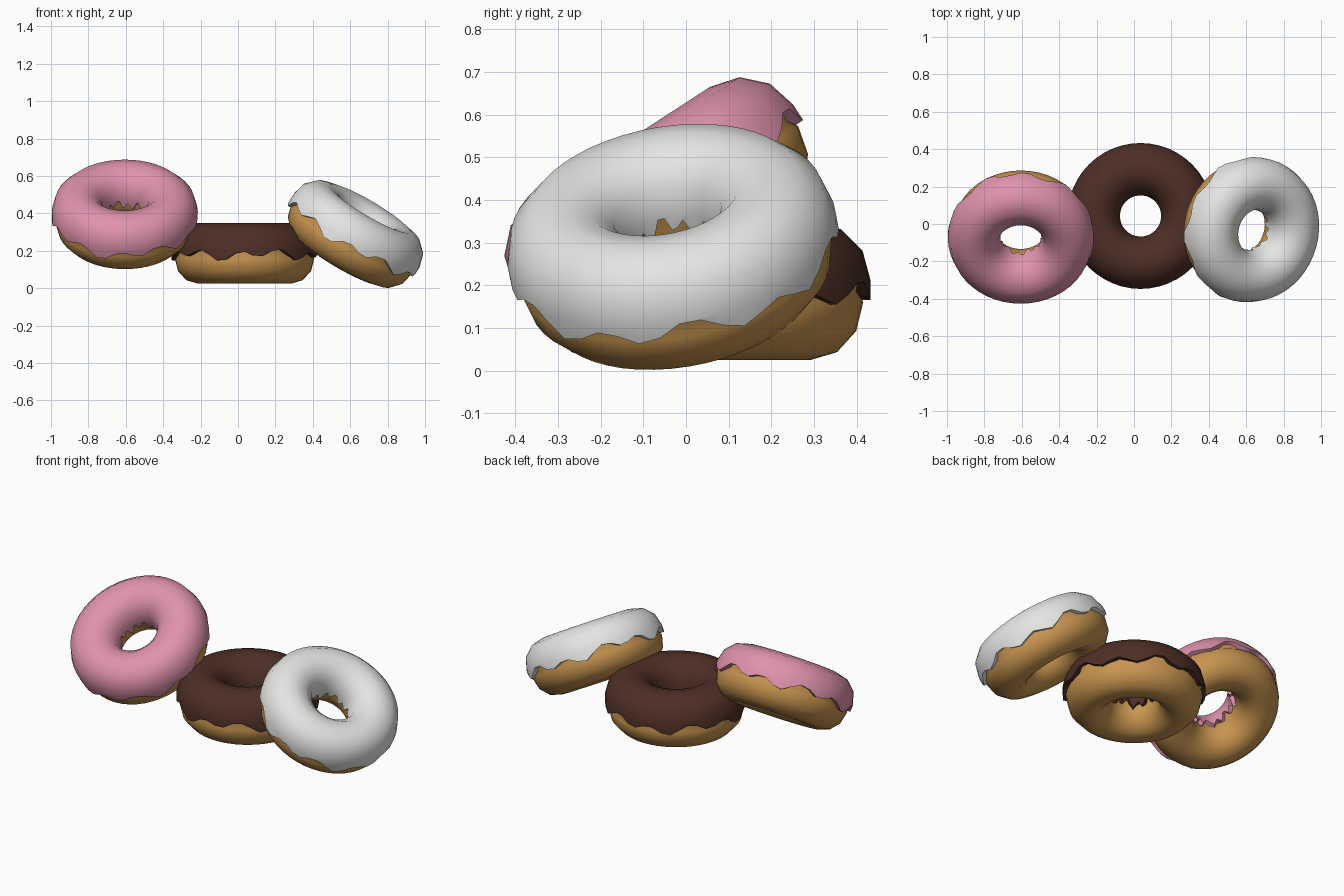
import bpy
import math
from mathutils import Vector

if "Cube" in bpy.data.objects:
    bpy.data.objects.remove(bpy.data.objects["Cube"])

SEGMENTS = 48
RING = 0.25          # radius of the ring's centre line


def material(name, rgb):
    mat = bpy.data.materials.new(name)
    mat.diffuse_color = (*rgb, 1)
    mat.use_nodes = True
    mat.node_tree.nodes["Principled BSDF"].inputs["Base Color"].default_value = mat.diffuse_color
    return mat


def revolve(profile_at, closed):
    """Sweep a (radius, z) profile around z; profile may vary with the angle."""
    verts, faces = [], []
    for i in range(SEGMENTS):
        t = math.tau * i / SEGMENTS
        profile = profile_at(t)
        n = len(profile)
        verts += [Vector((r * math.cos(t), r * math.sin(t), z)) for r, z in profile]
    for i in range(SEGMENTS):
        a, b = i * n, (i + 1) % SEGMENTS * n
        for j in range(n if closed else n - 1):
            k = (j + 1) % n
            faces.append((a + j, b + j, b + k, a + k))
    return verts, faces


def dough_profile(t):
    # Rounded lower half, shallow groove on both sides, raised upper half
    lower = [(RING + 0.1225 * math.cos(a), 0.135 * math.sin(a))
             for a in (math.radians(d) for d in range(180, 361, 30))]
    upper = [(RING + 0.1225 * math.cos(a), 0.05 + 0.125 * math.sin(a))
             for a in (math.radians(d) for d in range(0, 181, 30))]
    return lower + [(0.362, 0.025)] + upper + [(0.136, 0.025)]


def drip(t, waves, phase):
    z = 0.02 + 0.022 * math.sin(waves * t + phase) + 0.014 * math.sin(5 * t + 2 * phase)
    return min(z, 0.046)


def icing_profile(t):
    # Half-round cap with wavy dripping rims turned in to the dough
    outer, inner = drip(t, 11, 0.7), drip(t, 13, 2.0)
    cap = [(RING + 0.14 * math.cos(a), 0.05 + 0.14 * math.sin(a))
           for a in (math.radians(d) for d in range(0, 181, 30))]
    return [(0.355, outer), (0.39, outer)] + cap + [(0.11, inner), (0.142, inner)]


def add_object(name, verts, faces, mat):
    mesh = bpy.data.meshes.new(name)
    mesh.from_pydata(verts, [], faces)
    mesh.materials.append(mat)
    obj = bpy.data.objects.new(name, mesh)
    bpy.context.collection.objects.link(obj)
    bpy.ops.object.select_all(action='DESELECT')
    obj.select_set(True)
    bpy.context.view_layer.objects.active = obj
    bpy.ops.object.shade_smooth_by_angle(angle=math.radians(50))


def add_ring(name, icing_mat, axis, centre):
    """Tilt dough and icing to the axis and centre their bounds."""
    turn = Vector((0, 0, 1)).rotation_difference(Vector(axis).normalized()).to_matrix()
    parts = [revolve(dough_profile, True), revolve(icing_profile, False)]
    parts = [([turn @ v for v in verts], faces) for verts, faces in parts]
    points = parts[0][0] + parts[1][0]
    middle = Vector([(min(p[k] for p in points) + max(p[k] for p in points)) / 2
                     for k in range(3)])
    shift = Vector(centre) - middle
    for part, mat, (verts, faces) in zip(("dough", "icing"), (dough, icing_mat), parts):
        add_object(f"{name}_{part}", [v + shift for v in verts], faces, mat)


dough = material("golden dough", (0.58, 0.30, 0.08))
pink = material("pink icing", (0.74, 0.29, 0.42))
chocolate = material("chocolate icing", (0.075, 0.028, 0.018))
white = material("white icing", (0.78, 0.78, 0.77))

# Left ring leans forward, middle lies flat, right leans to the side
add_ring("pink_doughnut", pink, (0, -0.545, 0.84), (-0.605, -0.07, 0.395))
add_ring("chocolate_doughnut", chocolate, (0, 0, 1), (0.035, 0.043, 0.1875))
add_ring("white_doughnut", white, (0.5, -0.16, 0.85), (0.628, -0.03, 0.29))
